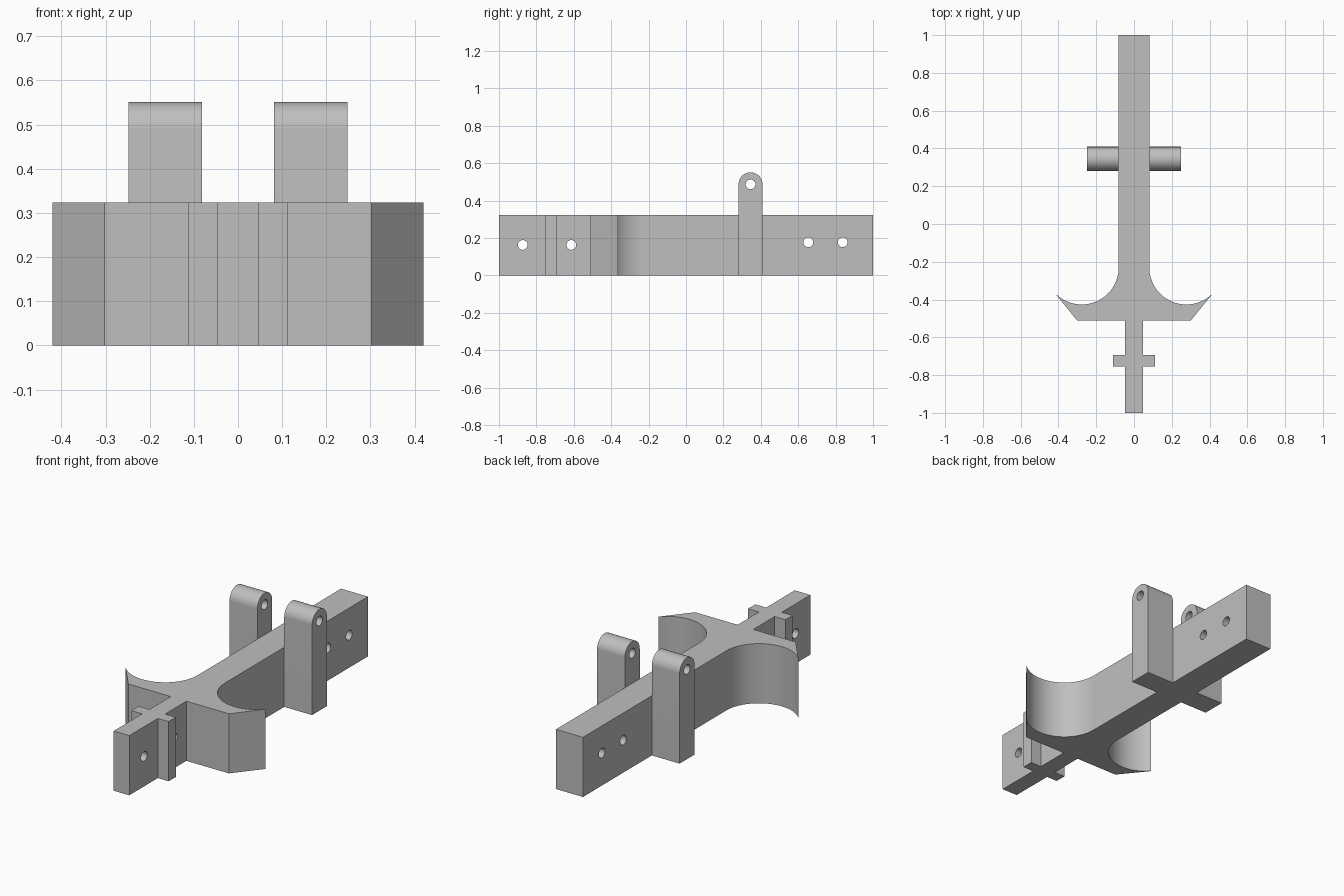
import bpy, bmesh
from math import radians, sin, cos, pi
from mathutils import Matrix, Vector

cube = bpy.data.objects.get("Cube")
if cube:
    bpy.data.objects.remove(cube, do_unlink=True)

GREY = (0.52, 0.52, 0.52, 1)
grey = bpy.data.materials.new("plain grey")
grey.use_nodes = True
grey.diffuse_color = GREY
grey.node_tree.nodes["Principled BSDF"].inputs["Base Color"].default_value = GREY


def finish(name, bm):
    """Turn a bmesh into a named grey object."""
    bmesh.ops.recalc_face_normals(bm, faces=bm.faces)
    mesh = bpy.data.meshes.new(name)
    bm.to_mesh(mesh)
    bm.free()
    mesh.materials.append(grey)
    obj = bpy.data.objects.new(name, mesh)
    bpy.context.collection.objects.link(obj)
    return obj


def extrude(name, points, direction):
    """Solid made by sweeping a closed outline along a vector."""
    bm = bmesh.new()
    face = bm.faces.new([bm.verts.new(p) for p in points])
    swept = bmesh.ops.extrude_face_region(bm, geom=[face])["geom"]
    verts = [v for v in swept if isinstance(v, bmesh.types.BMVert)]
    bmesh.ops.translate(bm, verts=verts, vec=Vector(direction))
    return finish(name, bm)


def arc(cx, cy, radius, start, end, steps):
    angles = [radians(start + (end - start) * i / steps) for i in range(steps + 1)]
    return [(cx + radius * cos(a), cy + radius * sin(a)) for a in angles]


# Body: mirrored plan outline with cross bar, flared wings and long beam
HEIGHT = 0.324
half = [(0.047, -1), (0.047, -0.755), (0.112, -0.755), (0.112, -0.693),
        (0.047, -0.693), (0.047, -0.51), (0.302, -0.51)]
half += arc(0.277, -0.23, 0.196, -43, -180, 28)
half.append((0.081, 1))
outline = half + [(-x, y) for x, y in reversed(half)]
body = extrude("body", [(x, y, 0) for x, y in outline], (0, 0, HEIGHT))

# Lugs: upright plates with rounded tops on both sides of the beam
LUG_Y, LUG_Z, LUG_R = 0.345, 0.487, 0.064
side = [(LUG_Y - LUG_R, 0), (LUG_Y + LUG_R, 0)]
side += arc(LUG_Y, LUG_Z, LUG_R, 0, 180, 24)
parts = [body]
for name, x in (("left_lug", 0.081), ("right_lug", -0.248)):
    parts.append(extrude(name, [(x, y, z) for y, z in side], (0.167, 0, 0)))

# Pin holes: one helper holding every cross-drilled cylinder
bm = bmesh.new()
for y, z in ((-0.873, 0.163), (-0.613, 0.163), (0.654, 0.177), (0.838, 0.177),
             (LUG_Y, LUG_Z)):
    bmesh.ops.create_cone(bm, cap_ends=True, segments=32, radius1=0.026,
                          radius2=0.026, depth=1,
                          matrix=Matrix.Translation((0, y, z)) @ Matrix.Rotation(pi / 2, 4, "Y"))
cutter = finish("hole_cutter", bm)
cutter.hide_render = True

for obj in parts:
    mod = obj.modifiers.new("pin_holes", "BOOLEAN")
    mod.operation = "DIFFERENCE"
    mod.solver = "EXACT"
    mod.object = cutter
    bpy.ops.object.select_all(action="DESELECT")
    obj.select_set(True)
    bpy.context.view_layer.objects.active = obj
    bpy.ops.object.modifier_apply(modifier=mod.name)
    bpy.ops.object.shade_smooth_by_angle(angle=radians(30))

bpy.data.objects.remove(cutter, do_unlink=True)
